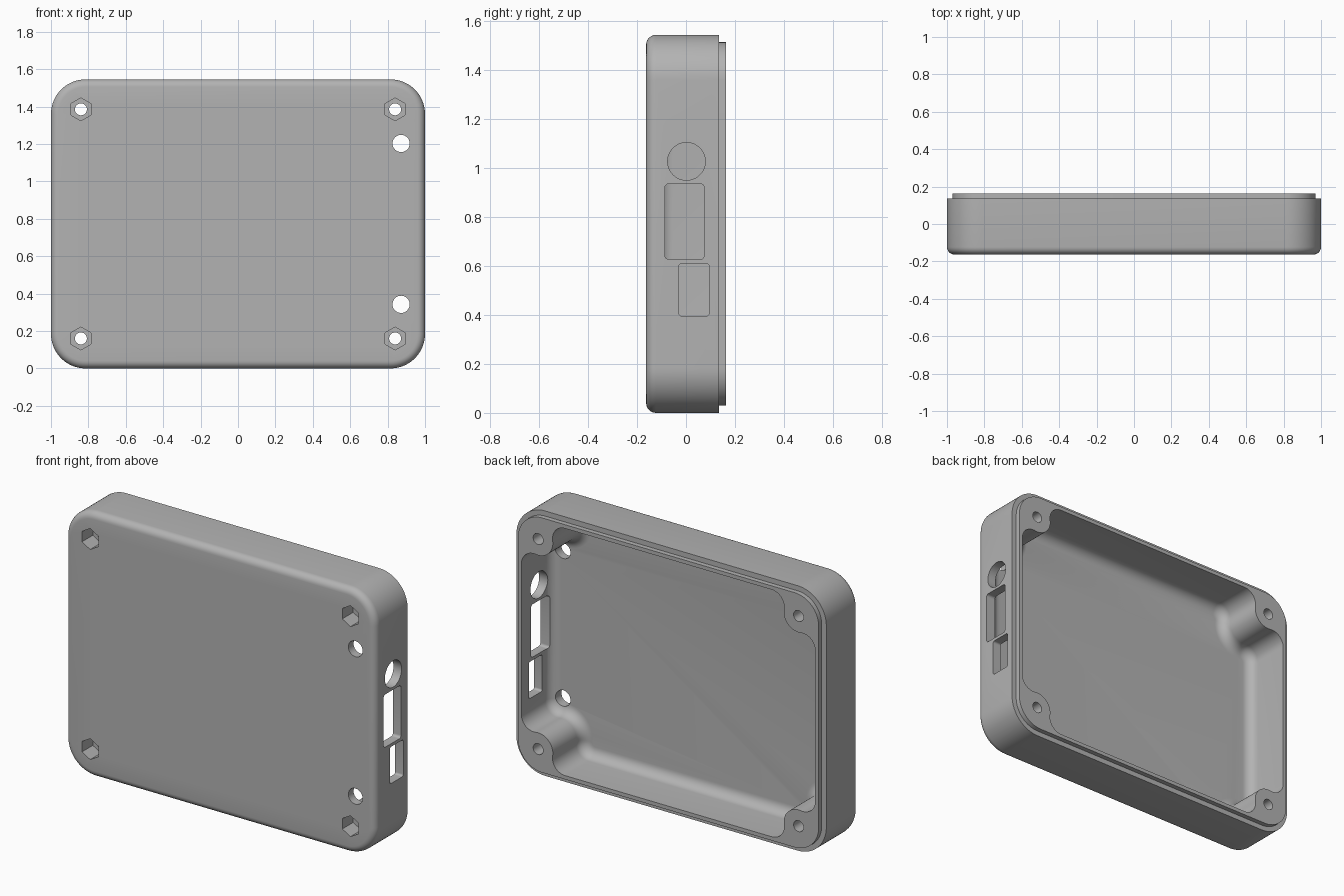
import bpy, bmesh
from math import sin, cos, pi, atan2, sqrt

cube = bpy.data.objects.get("Cube")
if cube:
    bpy.data.objects.remove(cube, do_unlink=True)

# Main dimensions
HALF_X, HALF_Z = 1.0, 0.7725
FRONT, RIM, LIP = -0.163, 0.135, 0.163
FLOOR = -0.115
SCREW_X, SCREW_Z = 0.84, 0.6125

grey = bpy.data.materials.new("grey plastic")
grey.use_nodes = True
colour = (0.45, 0.45, 0.45, 1)
grey.diffuse_color = colour
grey.node_tree.nodes["Principled BSDF"].inputs["Base Color"].default_value = colour


def arc(cx, cy, r, a0, a1, n):
    return [(cx + r * cos(a0 + (a1 - a0) * i / n),
             cy + r * sin(a0 + (a1 - a0) * i / n)) for i in range(n + 1)]


def round_rect(hx, hy, r, cx=0, cy=0, n=12):
    pts = []
    for k, (sx, sy) in enumerate([(1, 1), (-1, 1), (-1, -1), (1, -1)]):
        pts += arc(cx + sx * (hx - r), cy + sy * (hy - r), r,
                   k * pi / 2, (k + 1) * pi / 2, n)
    return pts


def pocket_outline(inset, wall=0.052, boss=0.095, blend=0.08):
    """Inner wall outline that flows around the four screw bosses."""
    x, z = HALF_X - wall - blend, HALF_Z - wall - blend
    reach = boss + blend
    a = sqrt(reach ** 2 - (x - SCREW_X) ** 2)
    b = sqrt(reach ** 2 - (z - SCREW_Z) ** 2)
    t1 = atan2(a, SCREW_X - x)
    t2 = atan2(SCREW_Z - z, b)
    corner = arc(x, SCREW_Z - a, blend - inset, 0, t1, 10)
    corner += arc(SCREW_X, SCREW_Z, boss + inset, t1 + pi, t2 + pi, 14)[1:-1]
    corner += arc(SCREW_X - b, z, blend - inset, t2, pi / 2, 10)
    pts = []
    for sx, sz in [(1, 1), (-1, 1), (-1, -1), (1, -1)]:
        part = [(sx * px, sz * pz) for px, pz in corner]
        pts += part if sx * sz > 0 else part[::-1]
    return pts


def loft(name, layers, axis="y"):
    """Closed solid through (outline, depth) layers along an axis."""
    bm = bmesh.new()
    rings = []
    for pts, d in layers:
        rings.append([bm.verts.new((u, d, v + HALF_Z) if axis == "y" else (d, u, v))
                      for u, v in pts])
    n = len(rings[0])
    for lo, hi in zip(rings, rings[1:]):
        for i in range(n):
            j = (i + 1) % n
            bm.faces.new((lo[i], lo[j], hi[j], hi[i]))
    bm.faces.new(rings[0])
    bm.faces.new(rings[-1])
    bmesh.ops.recalc_face_normals(bm, faces=bm.faces)
    mesh = bpy.data.meshes.new(name)
    bm.to_mesh(mesh)
    bm.free()
    obj = bpy.data.objects.new(name, mesh)
    bpy.context.collection.objects.link(obj)
    mesh.materials.append(grey)
    return obj


def prism(name, pts, d0, d1, axis="y"):
    return loft(name, [(pts, d0), (pts, d1)], axis)


# Outer shell with rounded front edge and stepped rim lip
def shell_ring(inset):
    return round_rect(HALF_X - inset, HALF_Z - inset, 0.185 - inset, n=16)


edge = 0.04
layers = [(shell_ring(edge * (1 - sin(i * pi / 12))), FRONT + edge * (1 - cos(i * pi / 12)))
          for i in range(7)]
layers += [(shell_ring(0), RIM), (shell_ring(0.03), RIM), (shell_ring(0.03), LIP)]
case = loft("enclosure_shell", layers)

# Pocket with filleted floor
fillet = 0.06
layers = [(pocket_outline(0), 0.25)]
layers += [(pocket_outline(fillet * (1 - cos(i * pi / 16))), FLOOR + fillet * (1 - sin(i * pi / 16)))
           for i in range(9)]
cutters = [loft("pocket_cutter", layers)]

# Screw holes with hexagonal nut recesses
for sx in (-1, 1):
    for sz in (-1, 1):
        x, z = sx * SCREW_X, sz * SCREW_Z
        hexagon = arc(x, z, 0.061, pi / 6, pi / 6 + 2 * pi, 6)[:-1]
        cutters.append(prism("nut_cutter", hexagon, -0.3, FRONT + 0.1))
        cutters.append(prism("screw_cutter", arc(x, z, 0.032, 0, 2 * pi, 32)[:-1], -0.31, 0.3))

# Two round holes in the front panel
for sz in (-1, 1):
    cutters.append(prism("panel_hole_cutter",
                         arc(0.872, sz * 0.43, 0.046, 0, 2 * pi, 32)[:-1], -0.3, 0))

# Connector openings in the side wall
ports = [arc(0.002, 1.028, 0.077, 0, 2 * pi, 48)[:-1],
         round_rect(0.08, 0.154, 0.015, -0.006, 0.782, 6),
         round_rect(0.062, 0.107, 0.012, 0.033, 0.503, 6)]
for pts in ports:
    cutters.append(prism("port_cutter", pts, 0.86, 1.1, "x"))

# Apply the cuts
bpy.context.view_layer.objects.active = case
for cutter in cutters:
    cutter.hide_render = True
    mod = case.modifiers.new("cut", "BOOLEAN")
    mod.operation = "DIFFERENCE"
    mod.solver = "EXACT"
    mod.object = cutter
    bpy.ops.object.modifier_apply(modifier=mod.name)
    bpy.data.objects.remove(cutter, do_unlink=True)

bpy.ops.object.select_all(action="DESELECT")
case.select_set(True)
bpy.ops.object.shade_smooth_by_angle(angle=pi / 6)
